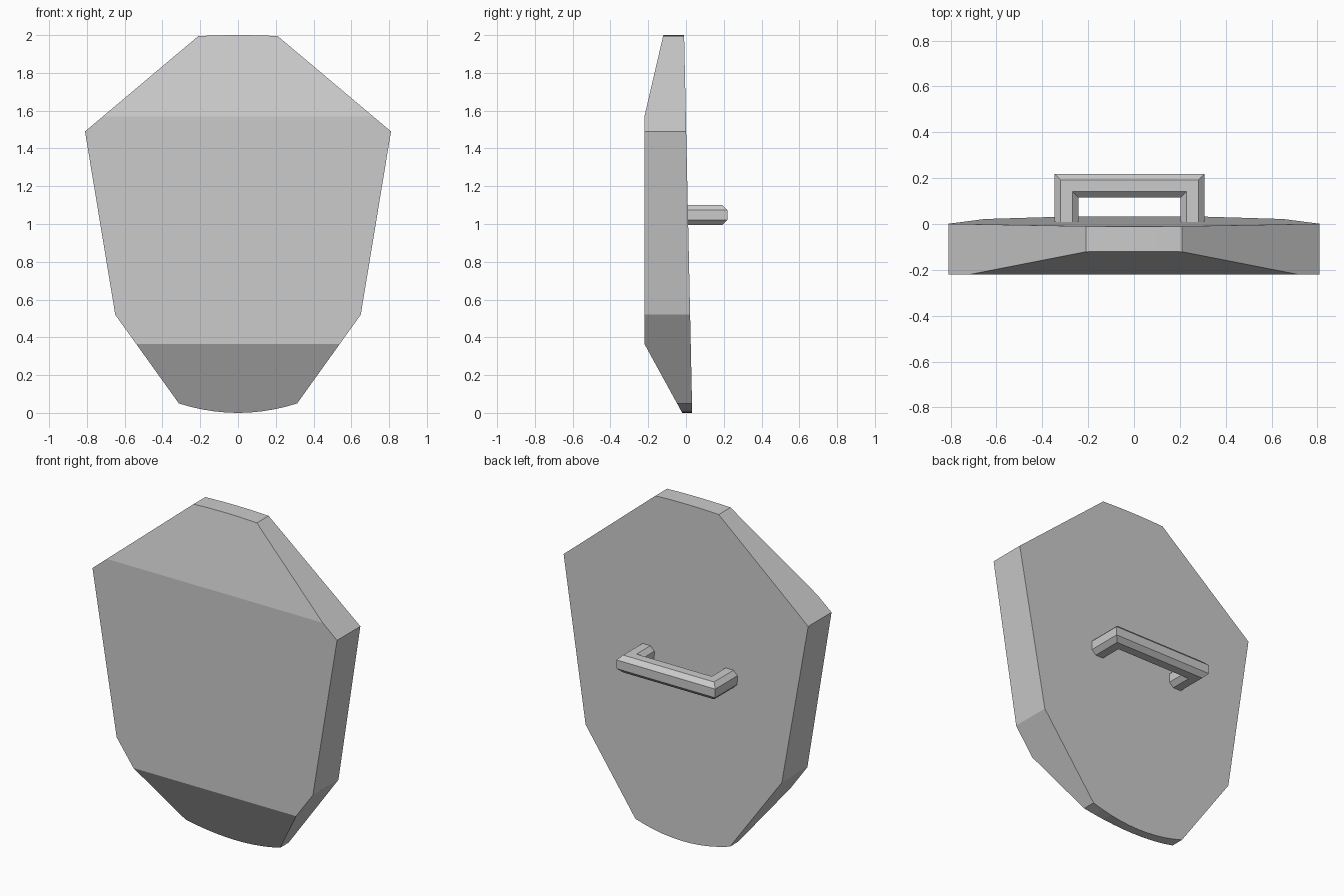
import bpy, bmesh
from mathutils import Vector

if "Cube" in bpy.data.objects:
    bpy.data.objects.remove(bpy.data.objects["Cube"])


def finish(name, bm):
    bmesh.ops.recalc_face_normals(bm, faces=bm.faces)
    mesh = bpy.data.meshes.new(name)
    bm.to_mesh(mesh)
    bm.free()
    obj = bpy.data.objects.new(name, mesh)
    bpy.context.collection.objects.link(obj)
    return obj


def slice_off(bm, point, normal):
    # remove everything on the normal side and cap the cut
    geom = bm.verts[:] + bm.edges[:] + bm.faces[:]
    cut = bmesh.ops.bisect_plane(bm, geom=geom, plane_co=point, plane_no=normal,
                                 clear_outer=True)["geom_cut"]
    edges = [e for e in cut if isinstance(e, bmesh.types.BMEdge)]
    bmesh.ops.contextual_create(bm, geom=edges)


# shield body: right half of the outline (x, z), mirrored, with shallow arcs at both ends
half = [(0.10, 1.999), (0.21, 1.995), (0.81, 1.49), (0.65, 0.52), (0.313, 0.05)]
half += [(x, 0.05 * (x / 0.313) ** 2) for x in (0.25, 0.19, 0.125, 0.06)]
outline = [(0, 2.0)] + half + [(0, 0)] + [(-x, z) for x, z in reversed(half)]
bm = bmesh.new()
face = bm.faces.new([bm.verts.new((x, -0.22, z)) for x, z in outline])
ext = bmesh.ops.extrude_face_region(bm, geom=[face], use_keep_orig=True)["geom"]
bmesh.ops.translate(bm, vec=(0, 0.3, 0),
                    verts=[v for v in ext if isinstance(v, bmesh.types.BMVert)])
bmesh.ops.recalc_face_normals(bm, faces=bm.faces)
# sloping back, upper front slope, lower front slope
slice_off(bm, Vector((0, 0.033, 0)), Vector((0, 1, 0.0215)))
slice_off(bm, Vector((0, -0.22, 1.57)), Vector((0, -0.43, 0.10)))
slice_off(bm, Vector((0, -0.22, 0.365)), Vector((0, -0.365, -0.20)))
finish("shield_body", bm)

# handle: eight-sided bar swept round two mitred corners
a, b = 0.052, 0.026
section = [(a, b), (b, a), (-b, a), (-a, b), (-a, -b), (-b, -a), (b, -a), (a, -b)]
path = [(-0.295, 0.0, -1, 0), (-0.295, 0.167, -1, 1),
        (0.255, 0.167, 1, 1), (0.255, 0.0, 1, 0)]
bm = bmesh.new()
rings = [[bm.verts.new((x + u * dx, y + u * dy, 1.048 + w)) for u, w in section]
         for x, y, dx, dy in path]
for r, s in zip(rings, rings[1:]):
    for i in range(8):
        j = (i + 1) % 8
        bm.faces.new((r[i], r[j], s[j], s[i]))
bm.faces.new(rings[0])
bm.faces.new(rings[-1])
finish("handle", bm)
